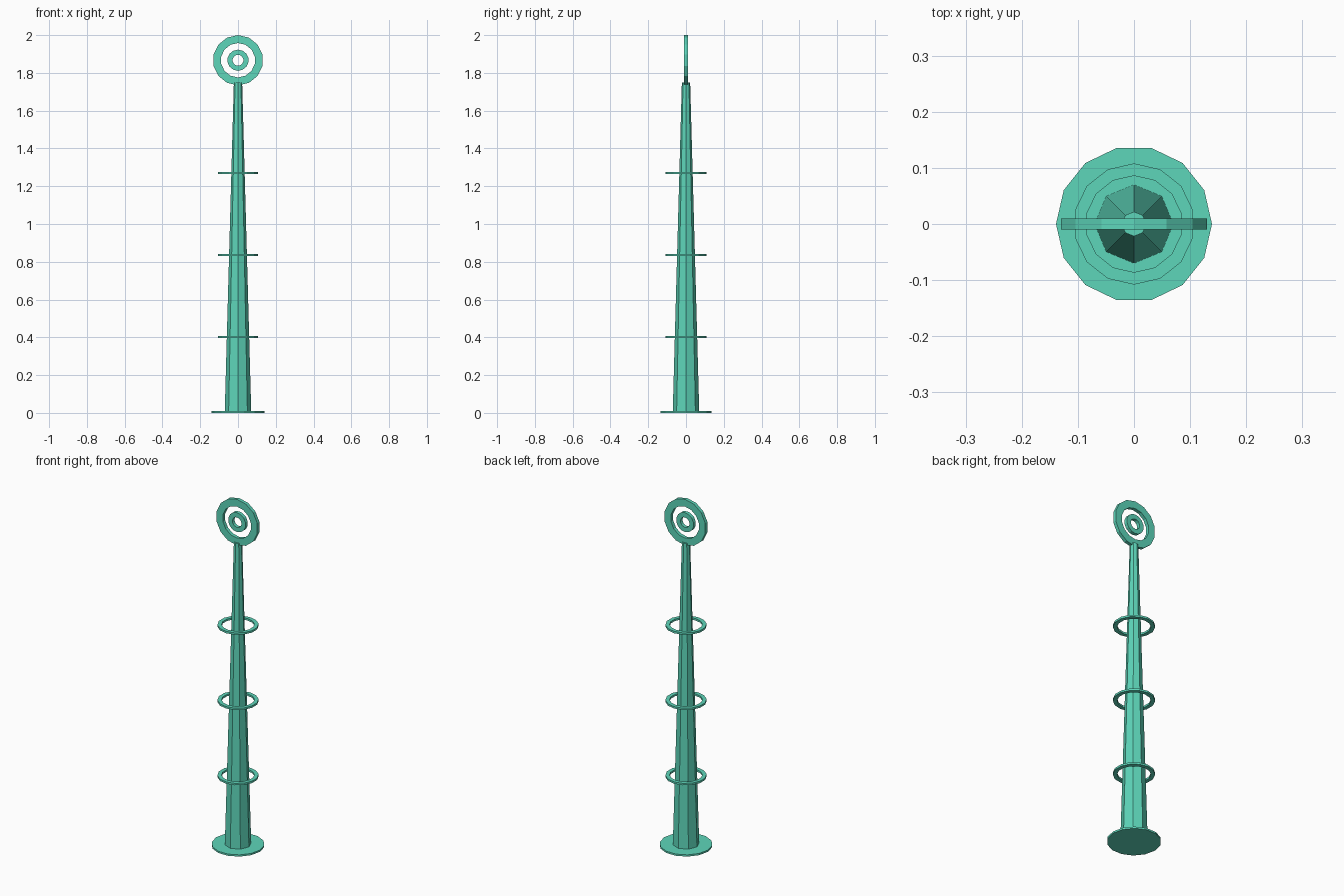
import bpy, bmesh, math
from mathutils import Matrix

if "Cube" in bpy.data.objects:
    bpy.data.objects.remove(bpy.data.objects["Cube"])

SIDES = 14
mat = bpy.data.materials.new("teal")
mat.diffuse_color = (0.11, 0.67, 0.49, 1)
mat.use_nodes = True
mat.node_tree.nodes["Principled BSDF"].inputs["Base Color"].default_value = mat.diffuse_color


def add_object(name, bm, matrix):
    bmesh.ops.recalc_face_normals(bm, faces=bm.faces)
    mesh = bpy.data.meshes.new(name)
    bm.to_mesh(mesh)
    bm.free()
    mesh.materials.append(mat)
    ob = bpy.data.objects.new(name, mesh)
    ob.matrix_world = matrix
    bpy.context.collection.objects.link(ob)
    return ob


def cone(name, sides, r_bottom, r_top, z0, z1):
    bm = bmesh.new()
    bmesh.ops.create_cone(bm, cap_ends=True, segments=sides, radius1=r_bottom,
                          radius2=r_top, depth=z1 - z0,
                          matrix=Matrix.Rotation(math.pi / 2, 4, 'Z'))
    return add_object(name, bm, Matrix.Translation((0, 0, (z0 + z1) / 2)))


def ring(name, r_out, r_in, thick, z, upright=False):
    # square-section ring with a corner pointing along local +y
    bm = bmesh.new()
    section = [(r_out, -thick / 2), (r_out, thick / 2), (r_in, thick / 2), (r_in, -thick / 2)]
    loops = []
    for i in range(SIDES):
        a = math.pi / 2 + 2 * math.pi * i / SIDES
        loops.append([bm.verts.new((r * math.cos(a), r * math.sin(a), h)) for r, h in section])
    for i in range(SIDES):
        p, q = loops[i], loops[(i + 1) % SIDES]
        for k in range(4):
            n = (k + 1) % 4
            bm.faces.new((p[k], q[k], q[n], p[n]))
    matrix = Matrix.Translation((0, 0, z))
    if upright:
        matrix = matrix @ Matrix.Rotation(math.pi / 2, 4, 'X')
    return add_object(name, bm, matrix)


# base plate and tapered pole
cone("base_plate", SIDES, 0.139, 0.139, 0.0, 0.01)
cone("pole", 8, 0.07, 0.022, 0.01, 1.75)

# floating hoops around the pole
for i, z in enumerate((0.402, 0.836, 1.27)):
    ring(f"hoop_{i + 1}", 0.108, 0.086, 0.011, z)

# upright target-shaped head
ring("head_outer_ring", 0.133, 0.091, 0.02, 1.867, True)
ring("head_inner_ring", 0.056, 0.029, 0.02, 1.867, True)
